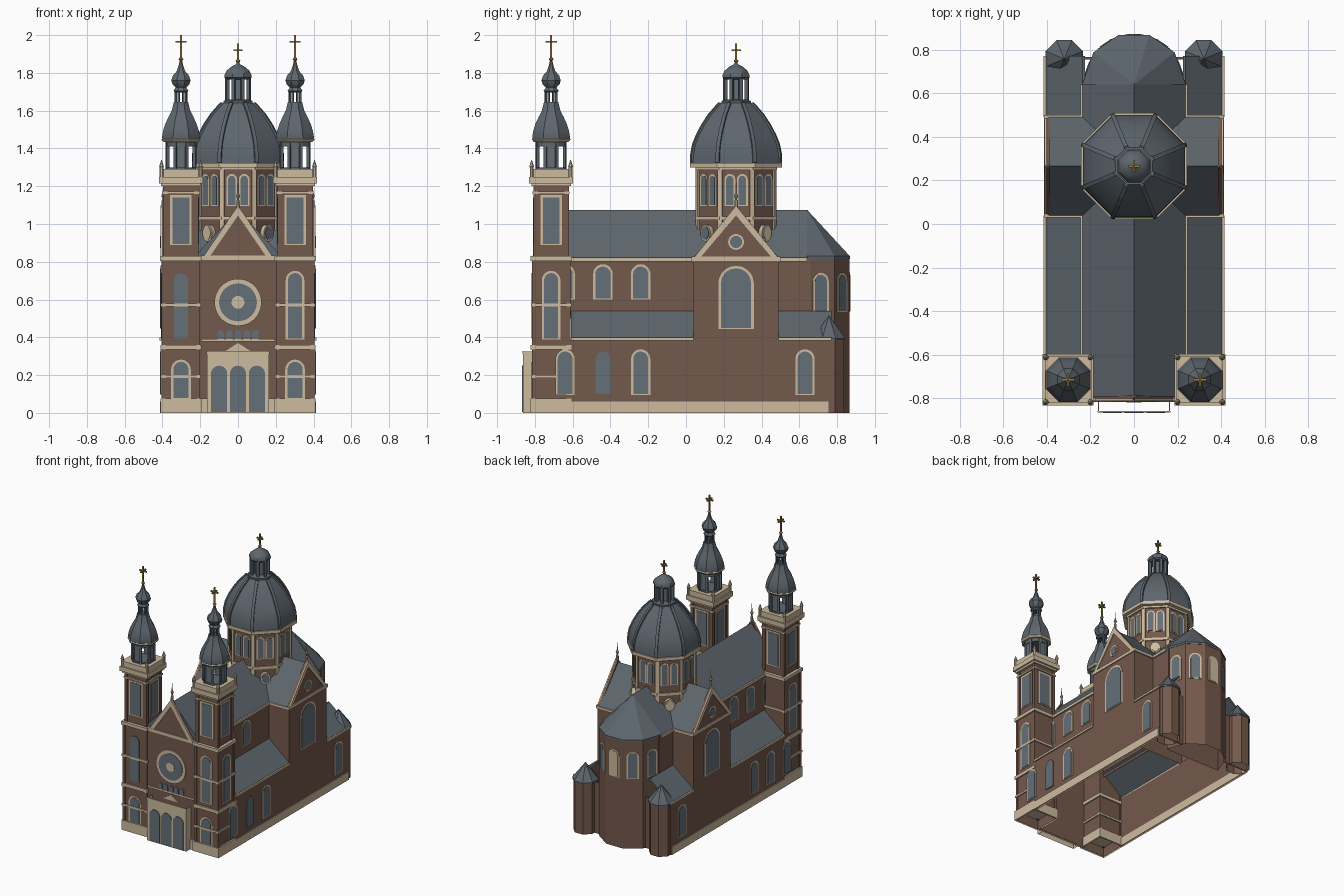
import bpy, bmesh
from math import sin, cos, pi, radians, atan2

cube = bpy.data.objects.get("Cube")
if cube:
    bpy.data.objects.remove(cube)


def material(name, r, g, b):
    m = bpy.data.materials.new(name)
    m.use_nodes = True
    m.diffuse_color = (r, g, b, 1)
    m.node_tree.nodes["Principled BSDF"].inputs["Base Color"].default_value = (r, g, b, 1)
    return m


BRICK = material("brown brick", .175, .1, .073)
STONE = material("cream stone", .61, .5, .35)
SLATE = material("blue grey slate", .112, .135, .157)
GLASS = material("window glass", .13, .16, .19)
GOLD = material("dull gold", .34, .22, .05)
rounded = []
FRONT, BACK, RIGHT = -pi / 2, pi / 2, 0
OCT = cos(pi / 8)


# Loft a solid through rings of points; walls standing on the ground have no floor
def solid(name, rings, mat, hollow=False):
    bm = bmesh.new()
    loops = [[bm.verts.new(p) for p in ring] for ring in rings]
    n = len(loops[0])
    for lo, hi in zip(loops, loops[1:]):
        for i in range(n):
            j = (i + 1) % n
            bm.faces.new((lo[i], lo[j], hi[j], hi[i]))
    if not hollow and max(p[2] for p in rings[0]) > 0:
        bm.faces.new(loops[0][::-1])
    bm.faces.new(loops[-1])
    bmesh.ops.recalc_face_normals(bm, faces=bm.faces)
    me = bpy.data.meshes.new(name)
    bm.to_mesh(me)
    bm.free()
    me.materials.append(mat)
    ob = bpy.data.objects.new(name, me)
    bpy.context.collection.objects.link(ob)
    return ob


def box(name, x0, x1, y0, y1, z0, z1, mat, hollow=False):
    base = [(x0, y0), (x1, y0), (x1, y1), (x0, y1)]
    return solid(name, [[(x, y, z) for x, y in base] for z in (z0, z1)], mat, hollow)


def block(name, c, h, z0, z1, mat):
    return box(name, c[0] - h, c[0] + h, c[1] - h, c[1] + h, z0, z1, mat)


# Upright outline extruded along the horizontal direction a
def slab(name, a, c, d0, d1, pts, mat):
    nx, ny = cos(a), sin(a)
    return solid(name, [[(c[0] + nx * d - ny * u, c[1] + ny * d + nx * u, z) for u, z in pts]
                        for d in (d0, d1)], mat)


# Eight-sided turning; the profile gives distance to the flats
def octagon(name, c, profile, mat, smooth=False):
    ang = [pi / 8 + k * pi / 4 for k in range(8)]
    ob = solid(name, [[(c[0] + r / OCT * cos(t), c[1] + r / OCT * sin(t), z) for t in ang]
                      for r, z in profile], mat)
    if smooth:
        rounded.append(ob)


def ellipse(rx, rz, z, n=24):
    return [(rx * cos(2 * pi * k / n), z + rz * sin(2 * pi * k / n)) for k in range(n)]


def outline(w, z0, z1, arch):
    r = w / 2
    if not arch:
        return [(-r, z0), (r, z0), (r, z1), (-r, z1)]
    top = [(r * cos(k * pi / 10), z1 - r + r * sin(k * pi / 10)) for k in range(11)]
    return [(-r, z0), (r, z0)] + top


def window(name, a, c, off, w, z0, z1, edge=.012, arch=True, shift=0, mat=GLASS):
    def place(pts):
        return [(u + shift, z) for u, z in pts]
    if edge:
        slab(name + " frame", a, c, off - .002, off + .004,
             place(outline(w + 2 * edge, z0 - edge / 2, z1 + edge, arch)), STONE)
    slab(name, a, c, off - .002, off + .007, place(outline(w, z0, z1, arch)), mat)


# Brick gable with a thin stone border on its face
def gable(name, a, c, off, half, z0, top):
    slab(name + " gable", a, c, off - .02, off, [(-half, z0), (half, z0), (0, top)], BRICK)
    e = .034
    slab(name + " coping", a, c, off - .002, off + .006,
         [(-half, z0), (0, top + .003), (half, z0), (half - e, z0), (0, top - .05), (e - half, z0)], STONE)
    slab(name + " cornice", a, c, off - .01, off + .007, outline(2 * half + .02, z0 - .015, z0 + .008, False), STONE)
    p = (c[0] + cos(a) * (off - .01), c[1] + sin(a) * (off - .01))
    octagon(name + " finial", p, [(.01, top - .01), (.009, top + .03), (.004, top + .035), (.011, top + .055),
                                  (.004, top + .07), (.001, top + .125)], STONE)


def cross(name, c, z0, z1, arm):
    block(name + " post", c, .005, z0, z1, GOLD)
    octagon(name + " ball", c, [(.002, z0), (.013, z0 + .013), (.002, z0 + .026)], GOLD)
    za = z1 - .04
    box(name + " arm", c[0] - arm, c[0] + arm, c[1] - .005, c[1] + .005, za, za + .01, GOLD)
    box(name + " side arm", c[0] - .005, c[0] + .005, c[1] - arm, c[1] + arm, za, za + .01, GOLD)


def posts(name, c, r, half, z0, z1):
    for k in range(8):
        t = pi / 8 + k * pi / 4
        slab(name, t, c, r - half, r + half, outline(2 * half, z0, z1, False), SLATE)


# Nave, apse and roofs
O = (0, 0)
box("nave wall", -.235, .235, -.79, .66, .5, .82, BRICK, True)
slab("nave roof", FRONT, O, -.645, .79, [(-.238, .82), (.238, .82), (0, 1.075)], SLATE)
for s in (-1, 1):
    box("nave cornice", s * .23, s * .246, -.61, .64, .802, .822, STONE)
apse = [(.235, .64), (.185, .785), (.07, .865), (-.07, .865), (-.185, .785), (-.235, .64)]
solid("apse wall", [[(x, y, z) for x, y in apse] for z in (0, .82)], BRICK)
solid("apse roof", [[(x * f, .64 + (y - .64) * f, z) for x, y in apse]
                    for f, z in ((1.01, .815), (1.01, .83), (.005, 1.075))], SLATE)
for k, ((ax, ay), (bx, by)) in enumerate(zip(apse, apse[1:])):
    mid = ((ax + bx) / 2, (ay + by) / 2)
    window("apse window", atan2(ax - bx, by - ay), mid, 0, .065, .54, .73, mat=STONE if k == 2 else GLASS)

# Aisles and rear turrets
for s in (-1, 1):
    side = RIGHT if s > 0 else pi
    box("aisle wall", s * .395, s * .405, -.62, .765, 0, .39, BRICK)
    box("aisle end wall", s * .19, s * .4, .755, .765, 0, .39, BRICK)
    box("aisle plinth", s * .39, s * .412, -.62, .755, 0, .06, STONE)
    for y0, y1 in ((-.61, .04), (.49, .77)):
        slab("aisle roof", BACK, O, y0, y1, [(-s * u, z) for u, z in
             ((.404, .388), (.404, .4), (.235, .54), (.225, .54), (.225, .53))], SLATE)
        box("aisle cornice", s * .395, s * .415, y0, y1, .384, .399, STONE)
    for y in (-.64, -.44, -.24, .63):
        window("aisle window", side, (0, y), .405, .078, .1, .325, 0 if y == -.44 and s > 0 else .012)
    for y in (-.64, -.44, -.24):
        window("clerestory window", side, (0, y), .235, .08, .605, .775)
    turret = (s * .32, .757)
    octagon("rear turret", turret, [(.08, 0), (.08, .39)], BRICK)
    octagon("rear turret roof", turret, [(.086, .385), (.086, .395), (.001, .515)], SLATE)

# Transept
D = (0, .265)
box("transept wall", -.405, .405, .04, .49, .38, .82, BRICK, True)
slab("transept roof", RIGHT, D, -.39, .39, [(-.228, .82), (.228, .82), (0, 1.075)], SLATE)
for a in (RIGHT, pi):
    gable("transept", a, D, .405, .225, .82, 1.095)
    window("transept window", a, D, .405, .16, .45, .765, .014)
    slab("oculus frame", a, D, .403, .41, ellipse(.042, .042, .905), STONE)
    slab("oculus", a, D, .403, .413, ellipse(.032, .032, .905), GLASS)
for y0, y1 in ((.03, .045), (.485, .5)):
    for s in (-1, 1):
        box("transept cornice", s * .24, s * .408, y0, y1, .802, .822, STONE)

# Crossing drum
octagon("drum", D, [(.205, .75), (.205, 1.31)], BRICK)
for r, z0, z1 in ((.214, 1.02, 1.04), (.216, 1.285, 1.3), (.243, 1.3, 1.324)):
    octagon("drum band", D, [(r, z0), (r, z1)], STONE)
for k in range(8):
    a = k * pi / 4
    slab("drum pilaster", a + pi / 8, D, .2, .226, outline(.026, .82, 1.3, False), STONE)
    for u in (-.033, .033):
        window("drum window", a, D, .205, .038, 1.1, 1.255, .01, shift=u)
    if k % 2:
        slab("drum oval frame", a, D, .2, .23, ellipse(.036, .044, .952), STONE)
        slab("drum oval", a, D, .225, .234, ellipse(.027, .035, .952), GLASS if k == 7 else STONE)

# Dome with ribs, lantern and cap
dome = [(.235, 1.322), (.233, 1.37), (.223, 1.42), (.203, 1.47), (.174, 1.525), (.138, 1.58), (.085, 1.64)]
octagon("dome", D, dome, SLATE, True)
outer = [(r / OCT + .006, z + .004) for r, z in dome]
inner = [(r / OCT - .02, z - .01) for r, z in dome]
for k in range(8):
    slab("dome rib", pi / 8 + k * pi / 4 - pi / 2, D, -.01, .01, outer + inner[::-1], SLATE)
octagon("lantern base", D, [(.078, 1.63), (.078, 1.65), (.06, 1.66)], SLATE)
octagon("lantern core", D, [(.035, 1.65), (.035, 1.78)], GLASS)
posts("lantern post", D, .062, .009, 1.65, 1.78)
octagon("lantern cap", D, [(.06, 1.765), (.071, 1.775), (.071, 1.79), (.06, 1.812), (.035, 1.833),
                           (.012, 1.845), (.003, 1.86)], SLATE, True)
cross("dome cross", D, 1.85, 1.955, .025)

# Front towers
bell = [(.096, 1.44), (.1, 1.46), (.094, 1.495), (.083, 1.53), (.067, 1.565), (.049, 1.6), (.038, 1.645)]
onion = [(.03, 1.695), (.04, 1.705), (.028, 1.722), (.045, 1.74), (.051, 1.76), (.043, 1.785),
         (.022, 1.81), (.012, 1.84), (.004, 1.875)]
bands = [(0, .075, .109), (.185, .2, .107), (.335, .36, .108), (.562, .58, .107), (.805, .83, .11),
         (1.16, 1.172, .098), (1.2, 1.215, .105), (1.215, 1.25, .117), (1.25, 1.29, .107)]
for s in (-1, 1):
    c = (s * .302, -.714)
    side = RIGHT if s > 0 else pi
    block("tower shaft", c, .098, 0, .82, BRICK)
    block("tower belfry", c, .088, .82, 1.22, BRICK)
    for z0, z1, h in bands:
        block("tower band", c, h, z0, z1, STONE)
    for i in (-1, 1):
        for j in (-1, 1):
            block("tower pilaster", (c[0] + i * .092, c[1] + j * .092), .01, .07, .81, BRICK)
            block("belfry pilaster", (c[0] + i * .082, c[1] + j * .082), .012, .82, 1.2, BRICK)
            octagon("parapet pinnacle", (c[0] + i * .103, c[1] + j * .103),
                    [(.01, 1.24), (.01, 1.3), (.013, 1.305), (.001, 1.34)], STONE)
    window("tower lower window", FRONT, c, .098, .08, .08, .27, .012)
    window("tower middle window", FRONT, c, .098, .075, .395, .74, .012 if s > 0 else 0)
    window("tower middle window", side, c, .098, .075, .395, .74)
    for k in range(4):
        window("belfry window", k * pi / 2, c, .088, .088, .895, 1.14, .013, False)
    octagon("belfry lantern floor", c, [(.08, 1.27), (.08, 1.3)], SLATE)
    posts("belfry lantern post", c, .078, .008, 1.29, 1.45)
    for k in range(4):
        slab("belfry lantern panel", k * pi / 2, c, .066, .072, outline(.058, 1.29, 1.44, False), GLASS)
    octagon("belfry lantern header", c, [(.078, 1.41), (.078, 1.45)], SLATE)
    octagon("belfry eave", c, [(.092, 1.435), (.103, 1.447), (.098, 1.455)], STONE)
    octagon("bell roof", c, bell, SLATE, True)
    posts("upper lantern post", c, .03, .005, 1.64, 1.7)
    octagon("onion spire", c, onion, SLATE, True)
    cross("tower cross", c, 1.86, 2.0, .03)

# West front between the towers
box("front wall", -.2, .2, -.805, -.79, 0, .82, BRICK)
box("front plinth", -.2, .2, -.815, -.795, 0, .075, STONE)
gable("front", FRONT, O, .805, .185, .825, 1.095)
for name, r, d, mat in (("rose ring", .125, .813, STONE), ("rose glass", .1, .816, GLASS), ("rose hub", .034, .819, STONE)):
    slab(name, FRONT, O, .803, d, ellipse(r, r, .585, 32), mat)
box("front string course", -.195, .195, -.813, -.8, .378, .392, STONE)
for k in range(-2, 3):
    window("gallery window", FRONT, O, .805, .034, .392, .44, 0, shift=k * .046)

# Portal: open-topped porch screen
box("portal front", -.165, .165, -.862, -.857, 0, .325, STONE)
for s in (-1, 1):
    box("portal side", s * .16, s * .165, -.858, -.8, 0, .325, STONE)
box("portal cornice", -.168, .168, -.865, -.857, .312, .328, STONE)
slab("portal pediment", FRONT, O, .803, .811, [(-.065, .328), (.065, .328), (0, .37)], STONE)
for u in (-.1, 0, .1):
    window("portal door", FRONT, O, .86, .086, .004, .25, 0, shift=u)

# Smooth the curved roofs, keeping the eight edges crisp
bpy.ops.object.select_all(action='DESELECT')
for ob in rounded:
    ob.select_set(True)
bpy.context.view_layer.objects.active = rounded[0]
bpy.ops.object.shade_smooth_by_angle(angle=radians(32))
